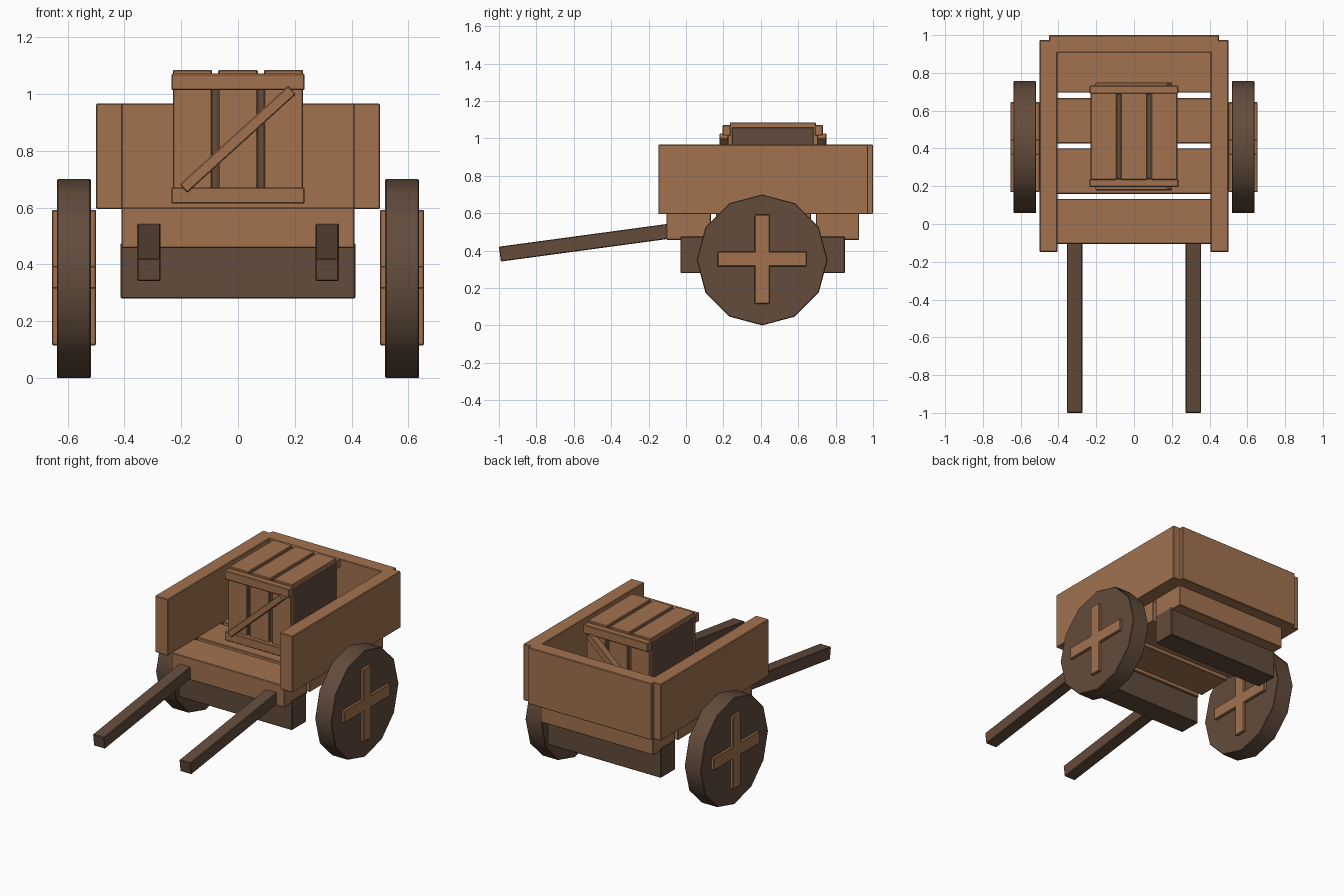
import bpy, bmesh, math
from mathutils import Matrix, Vector

if "Cube" in bpy.data.objects:
    bpy.data.objects.remove(bpy.data.objects["Cube"])


def material(name, rgb):
    m = bpy.data.materials.new(name)
    m.diffuse_color = (*rgb, 1)
    m.use_nodes = True
    m.node_tree.nodes["Principled BSDF"].inputs["Base Color"].default_value = m.diffuse_color
    return m


LIGHT = material("light_wood", (0.36, 0.17, 0.08))
DARK = material("dark_wood", (0.125, 0.072, 0.045))


def finish(name, bm, mat, bevel):
    # soften only the hard corners
    edges = [e for e in bm.edges if e.calc_face_angle(0) > math.radians(40)]
    bmesh.ops.bevel(bm, geom=edges, offset=bevel, segments=1,
                    affect='EDGES', profile=0.5)
    bmesh.ops.recalc_face_normals(bm, faces=bm.faces[:])
    me = bpy.data.meshes.new(name)
    bm.to_mesh(me)
    bm.free()
    me.materials.append(mat)
    ob = bpy.data.objects.new(name, me)
    bpy.context.collection.objects.link(ob)
    return ob


def block(name, x, y, z, mat=LIGHT, rot=None, bevel=0.004):
    """Box from (min, max) ranges, optionally turned about its centre."""
    size = [r[1] - r[0] for r in (x, y, z)]
    centre = Vector([(r[0] + r[1]) / 2 for r in (x, y, z)])
    m = Matrix.Translation(centre) @ (rot or Matrix()) @ Matrix.Diagonal((*size, 1))
    bm = bmesh.new()
    bmesh.ops.create_cube(bm, size=1, matrix=m)
    return finish(name, bm, mat, bevel)


# Cart floor planks
for i, (a, b) in enumerate([(-0.105, 0.133), (0.16, 0.40), (0.427, 0.667), (0.695, 0.925)]):
    block(f"floor_plank_{i + 1}", (-0.41, 0.41), (a, b), (0.457, 0.60))

# Dark beams under the floor
block("front_beam", (-0.413, 0.413), (-0.03, 0.12), (0.28, 0.475), DARK)
block("rear_beam", (-0.413, 0.413), (0.70, 0.85), (0.28, 0.475), DARK)

# Tailboard
block("rear_panel", (-0.45, 0.45), (0.907, 1.0), (0.595, 0.966))

# Mirrored parts: side panels, handles, wheels with their crosses
WY, WZ = 0.407, 0.35
TILT = math.radians(7.7)
for side, s in (("left", -1), ("right", 1)):
    def span(a, b):
        return tuple(sorted((s * a, s * b)))

    block(f"{side}_panel", span(0.406, 0.5), (-0.148, 0.974), (0.595, 0.966))

    # sloping pull handle, sunk into the front plank
    length = 0.96
    cy = -0.995 + math.cos(TILT) * length / 2
    cz = 0.381 + math.sin(TILT) * length / 2
    block(f"{side}_handle", span(0.273, 0.355), (cy - length / 2, cy + length / 2),
          (cz - 0.04, cz + 0.04), DARK, Matrix.Rotation(TILT, 4, 'X'))

    # twelve-sided wheel
    bm = bmesh.new()
    bmesh.ops.create_cone(bm, cap_ends=True, segments=12, radius1=0.35, radius2=0.35, depth=0.12,
                          matrix=Matrix.Translation((s * 0.578, WY, WZ)) @ Matrix.Rotation(math.pi / 2, 4, 'Y'))
    wheel = finish(f"{side}_wheel", bm, DARK, 0.004)
    bpy.ops.object.select_all(action='DESELECT')
    wheel.select_set(True)
    bpy.context.view_layer.objects.active = wheel
    bpy.ops.object.shade_smooth_by_angle(angle=math.radians(35))

    # cross bars through the wheel
    block(f"{side}_wheel_upright", span(0.5, 0.655), (WY - 0.04, WY + 0.04), (0.115, 0.592))
    block(f"{side}_wheel_crossbar", span(0.5, 0.655), (WY - 0.238, WY + 0.238), (0.315, 0.394))

# Crate: dark core
CY = 0.464
block("crate_core", (-0.226, 0.226), (0.238, 0.69), (0.615, 1.072), DARK)

# Crate lid and face boards
BOARDS = [(-0.229, -0.091), (-0.07, 0.07), (0.091, 0.229)]
for i, bx in enumerate(BOARDS):
    block(f"crate_lid_board_{i + 1}", bx, (0.234, 0.694), (1.055, 1.085))

# Crate front and back are mirrored about its middle
BRACE = Matrix.Rotation(-math.radians(42.2), 4, 'Y')
for end, s in (("front", -1), ("back", 1)):
    def depth(a, b):
        return tuple(sorted((CY + s * a, CY + s * b)))

    for i, bx in enumerate(BOARDS):
        block(f"crate_{end}_board_{i + 1}", bx, depth(0.215, 0.242), (0.618, 1.065))
    block(f"crate_{end}_top_rail", (-0.235, 0.235), depth(0.225, 0.268), (1.014, 1.071))
    block(f"crate_{end}_bottom_rail", (-0.235, 0.235), depth(0.225, 0.268), (0.614, 0.671))
    block(f"crate_{end}_brace", (-0.259, 0.257), depth(0.235, 0.286), (0.82, 0.86), LIGHT, BRACE)
